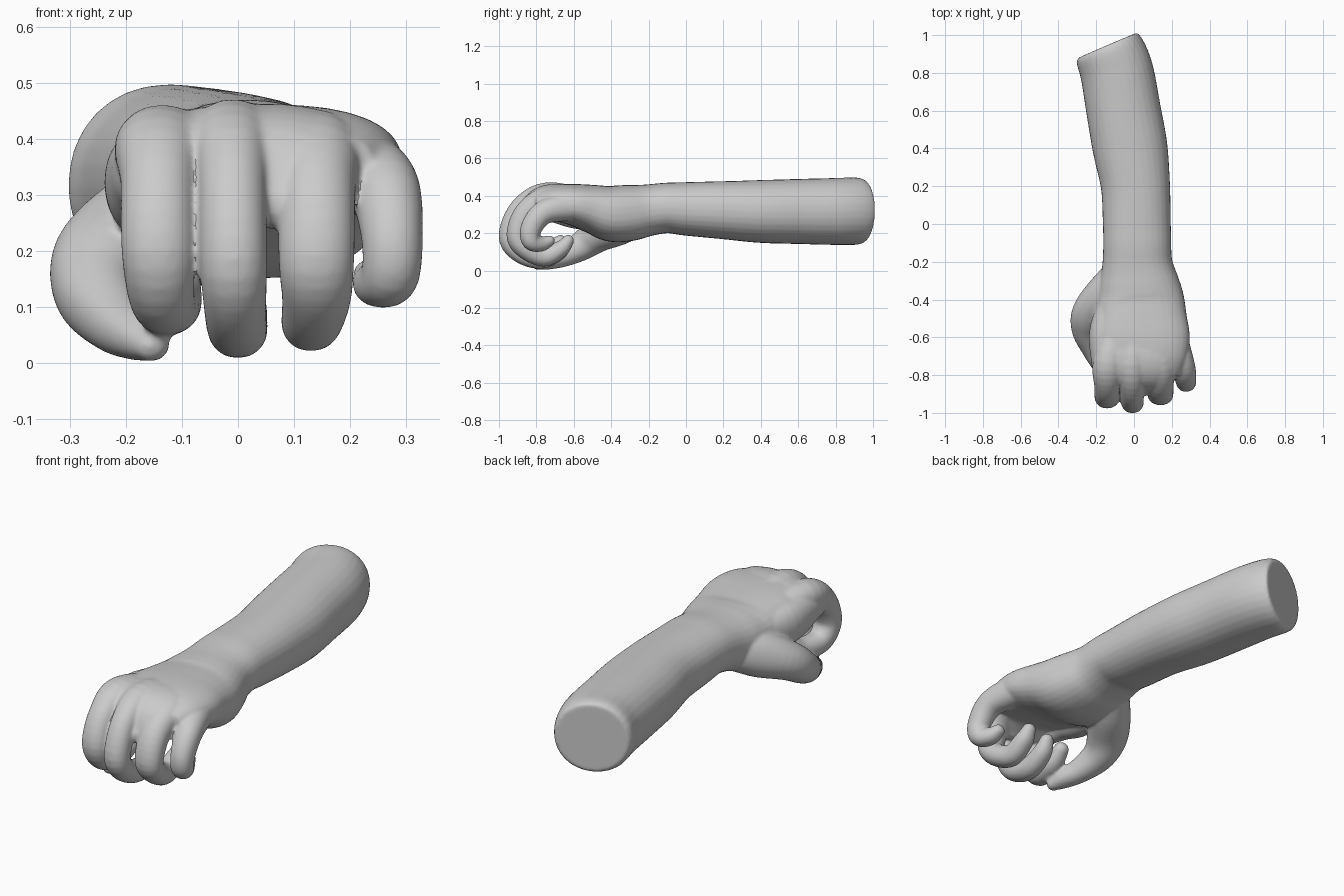
import bpy, bmesh, math
from mathutils import Vector

bm = bmesh.new()
SEG = 32


def catmull(pts, steps):
    """Smooth 5-value points: x, y, z, half width, half thickness."""
    p = [pts[0]] + pts + [pts[-1]]
    out = []
    for i in range(1, len(p) - 2):
        for s in range(steps):
            t = s / steps
            out.append([0.5 * (2 * b + (c - a) * t + (2 * a - 5 * b + 4 * c - d) * t * t
                        + (3 * b - a - 3 * c + d) * t ** 3)
                        for a, b, c, d in zip(p[i - 1], p[i], p[i + 1], p[i + 2])])
    out.append(list(pts[-1]))
    return out


def tube(pts, power=(0.95, 0.95), rounded=True, steps=5):
    """Sweep an oval along the points, with its width axis kept near x.
    Powers below 1 make the section boxier; blended from start to end."""
    path = catmull(pts, steps)
    n = len(path)
    stations = []
    for i, q in enumerate(path):
        tan = (Vector(path[min(i + 1, n - 1)][:3]) - Vector(path[max(i - 1, 0)][:3])).normalized()
        stations.append((Vector(q[:3]), tan, q[3], q[4]))
    if rounded:
        c, tan, w, h = stations[-1]
        for k in (0.35, 0.7, 1.05, 1.35):
            stations.append((c + tan * h * math.sin(k), tan, w * math.cos(k), h * math.cos(k)))
    rings = []
    for i, (c, tan, w, h) in enumerate(stations):
        e = power[0] + (power[1] - power[0]) * i / len(stations)
        side = Vector((1, 0, 0))
        side = (side - tan * side.dot(tan)).normalized()
        up = tan.cross(side)
        ring = []
        for j in range(SEG):
            a = 2 * math.pi * j / SEG
            ca, sa = math.cos(a), math.sin(a)
            u = math.copysign(abs(ca) ** e, ca) * w
            v = math.copysign(abs(sa) ** e, sa) * h
            ring.append(bm.verts.new(c + side * u + up * v))
        rings.append(ring)
    faces = []
    for r, s in zip(rings, rings[1:]):
        for j in range(SEG):
            k = (j + 1) % SEG
            faces.append(bm.faces.new((r[j], r[k], s[k], s[j])))
    faces.append(bm.faces.new(rings[0][::-1]))
    faces.append(bm.faces.new(rings[-1]))
    bmesh.ops.recalc_face_normals(bm, faces=faces)


# forearm, wrist and palm
tube([(.04, -.79, .355, .2, .07), (.045, -.7, .362, .235, .096), (.045, -.6, .352, .25, .112),
      (.04, -.5, .33, .24, .13), (.035, -.4, .305, .23, .15), (.025, -.3, .308, .21, .15),
      (.018, -.2, .323, .185, .138), (.017, -.1, .335, .18, .135), (.015, 0, .33, .18, .143),
      (.008, .2, .323, .183, .155), (-.02, .4, .316, .198, .168), (-.055, .6, .316, .197, .174),
      (-.09, .8, .316, .194, .179), (-.128, .91, .318, .186, .18), (-.142, .945, .318, .17, .166)],
     power=(0.8, 0.97), rounded=False)
# knuckle block that webs the fingers together
tube([(.04, -.55, .36, .19, .085), (.03, -.7, .372, .2, .092), (.02, -.79, .355, .19, .08),
      (.005, -.855, .295, .165, .05)], power=(0.8, 0.8))

# index finger
tube([(-.09, -.5, .35, .05, .06), (-.135, -.73, .388, .082, .074), (-.142, -.86, .325, .068, .066),
      (-.142, -.917, .2, .066, .06), (-.135, -.865, .115, .058, .057),
      (-.115, -.75, .11, .051, .05), (-.105, -.67, .155, .038, .036)])
# middle finger
tube([(.01, -.5, .37, .05, .06), (-.01, -.74, .398, .074, .074), (-.01, -.88, .325, .062, .066),
      (-.008, -.942, .185, .06, .06), (-.005, -.89, .1, .056, .056), (0, -.78, .062, .053, .053),
      (.005, -.68, .1, .047, .045), (.01, -.64, .15, .034, .032)])
# ring finger
tube([(.09, -.5, .36, .05, .06), (.135, -.72, .38, .08, .074), (.14, -.85, .31, .07, .066),
      (.14, -.902, .19, .068, .058), (.14, -.86, .118, .062, .055), (.13, -.76, .074, .053, .053),
      (.13, -.67, .115, .048, .045), (.13, -.63, .16, .034, .032)])
# little finger
tube([(.18, -.48, .34, .07, .07), (.225, -.65, .338, .072, .074), (.262, -.765, .308, .064, .064),
      (.275, -.828, .225, .055, .057), (.272, -.828, .158, .052, .05), (.25, -.775, .143, .046, .042),
      (.238, -.73, .158, .034, .03)])
# thumb
tube([(-.04, -.2, .3, .07, .08), (-.14, -.35, .25, .1, .11), (-.228, -.47, .19, .1, .092),
      (-.25, -.56, .13, .08, .078), (-.218, -.66, .078, .06, .06), (-.178, -.74, .05, .05, .045),
      (-.155, -.79, .033, .034, .03)])
# web between thumb and index finger
tube([(-.08, -.35, .32, .08, .08), (-.16, -.56, .32, .075, .1), (-.165, -.72, .335, .062, .075),
      (-.155, -.8, .33, .055, .06)])

mesh = bpy.data.meshes.new("arm_and_fist")
bm.to_mesh(mesh)
bm.free()
arm = bpy.data.objects.new("arm_and_fist", mesh)
bpy.context.collection.objects.link(arm)
bpy.context.view_layer.objects.active = arm
arm.select_set(True)

# fuse the parts into one skin and soften the joins
remesh = arm.modifiers.new("skin", 'REMESH')
remesh.mode = 'VOXEL'
remesh.voxel_size = 0.007
soft = arm.modifiers.new("soften", 'SMOOTH')
soft.factor = 0.5
soft.iterations = 10
for name in ("skin", "soften"):
    bpy.ops.object.modifier_apply(modifier=name)
bpy.ops.object.shade_smooth_by_angle(angle=math.radians(40))
